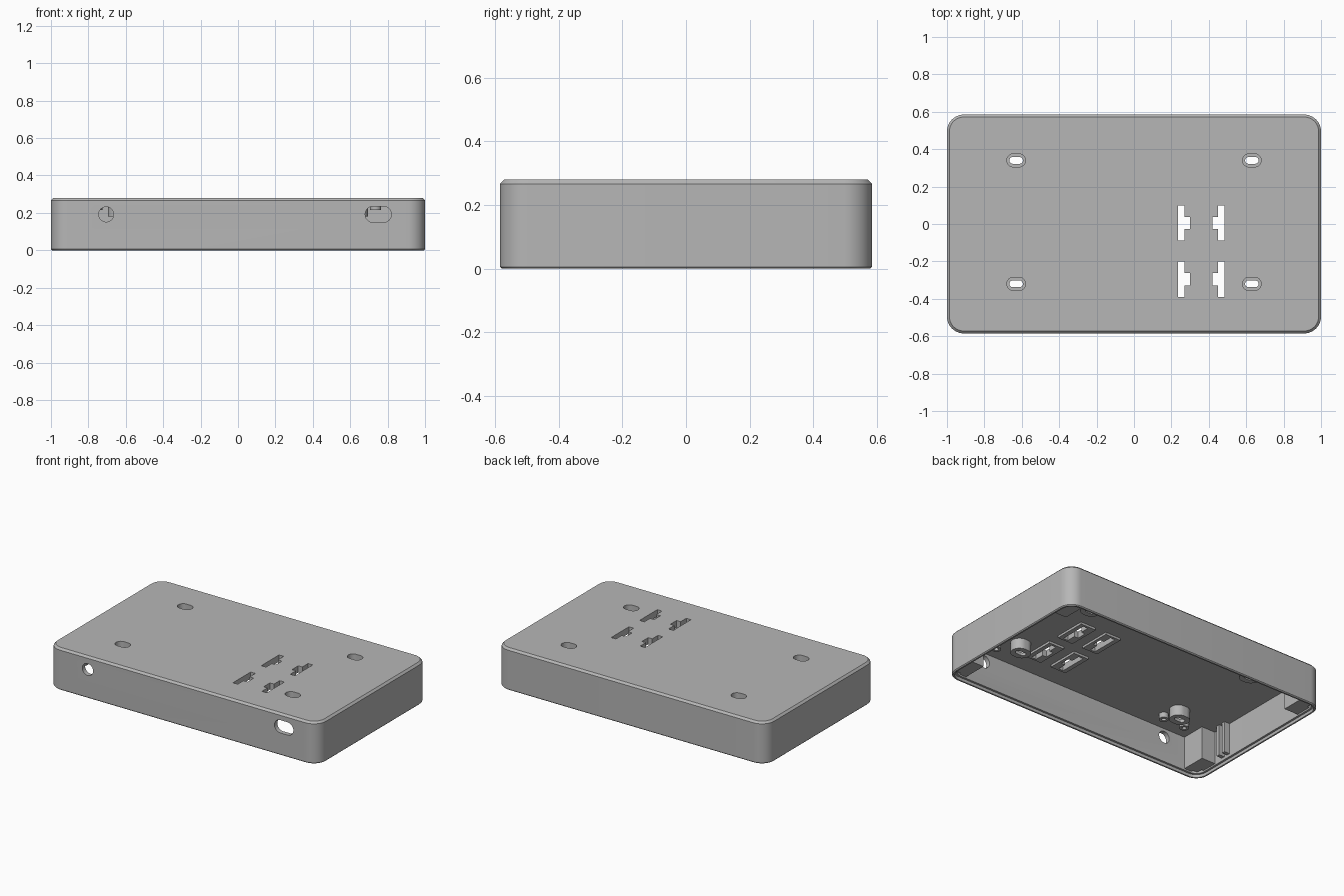
import bpy, bmesh, math
from mathutils import Matrix

cube = bpy.data.objects.get("Cube")
if cube:
    bpy.data.objects.remove(cube, do_unlink=True)

grey = bpy.data.materials.new("plain grey")
grey.use_nodes = True
COLOR = (0.47, 0.47, 0.47, 1)
grey.diffuse_color = COLOR
grey.node_tree.nodes["Principled BSDF"].inputs["Base Color"].default_value = COLOR


def rounded(w, d, r, n=10):
    """Outline of a rounded rectangle centred on the origin."""
    pts = []
    for q, (sx, sy) in enumerate([(1, 1), (-1, 1), (-1, -1), (1, -1)]):
        for i in range(n + 1):
            a = math.pi / 2 * (q + i / n)
            pts.append((sx * (w / 2 - r) + r * math.cos(a),
                        sy * (d / 2 - r) + r * math.sin(a)))
    return pts


def loft(name, sections, loc=(0, 0, 0), upright=False):
    """Closed solid through (outline, z) sections."""
    bm = bmesh.new()
    rings = [[bm.verts.new((x, y, z)) for x, y in o] for o, z in sections]
    for a, b in zip(rings, rings[1:]):
        for i in range(len(a)):
            j = (i + 1) % len(a)
            bm.faces.new((a[i], a[j], b[j], b[i]))
    bm.faces.new(rings[0])
    bm.faces.new(rings[-1])
    bmesh.ops.remove_doubles(bm, verts=bm.verts, dist=1e-5)
    if upright:
        bm.transform(Matrix.Rotation(math.pi / 2, 4, 'X'))
    bm.transform(Matrix.Translation(loc))
    bmesh.ops.recalc_face_normals(bm, faces=bm.faces)
    me = bpy.data.meshes.new(name)
    bm.to_mesh(me)
    bm.free()
    me.materials.append(grey)
    ob = bpy.data.objects.new(name, me)
    bpy.context.collection.objects.link(ob)
    return ob


def prism(name, outline, x, y, z0, z1):
    return loft(name, [(outline, z0), (outline, z1)], (x, y, 0))


def box(name, x0, x1, y0, y1, z0, z1):
    w, d = x1 - x0, y1 - y0
    o = [(-w / 2, -d / 2), (w / 2, -d / 2), (w / 2, d / 2), (-w / 2, d / 2)]
    return prism(name, o, (x0 + x1) / 2, (y0 + y1) / 2, z0, z1)


def cut(targets, cutter):
    """Subtract the cutter from every target, then drop it."""
    cutter.hide_render = True
    for ob in targets:
        mod = ob.modifiers.new("cut", 'BOOLEAN')
        mod.operation, mod.solver, mod.object = 'DIFFERENCE', 'EXACT', cutter
        bpy.context.view_layer.objects.active = ob
        bpy.ops.object.modifier_apply(modifier=mod.name)
    bpy.data.objects.remove(cutter, do_unlink=True)


# Hollow shell, open below: ceiling, inner wall, lid step, rim, outer wall, top chamfer
W, D, R, H = 2.0, 1.17, 0.09, 0.28
CEIL = 0.25
profile = [(0.03, CEIL), (0.03, 0.02), (0.016, 0.02), (0.016, 0), (0.006, 0),
           (0, 0.006), (0, H - 0.013), (0.013, H)]
shell = loft("shell", [(rounded(W - 2 * i, D - 2 * i, R - i), z) for i, z in profile])
parts = [shell]

# Oval mounting bosses with counterbored slots
for x in (-0.63, 0.63):
    for y in (-0.32, 0.34):
        boss = prism("mounting_boss", rounded(0.13, 0.11, 0.055), x, y, 0.18, CEIL + 0.01)
        cut([shell, boss], prism("bore", rounded(0.1, 0.07, 0.035), x, y, 0.2, 0.4))
        cut([boss], prism("slot", rounded(0.072, 0.036, 0.018), x, y, 0.1, 0.3))
        parts.append(boss)

# Clip slots: a bar with a tab, in mirrored pairs, each through a raised pad
for y in (0.005, -0.295):
    for side in (-1, 1):
        def span(a, b):
            return sorted((0.36 + side * a, 0.36 + side * b))
        pad = box("clip_pad", *span(0.04, 0.155), y - 0.11, y + 0.11, 0.235, CEIL + 0.01)
        for a, b, half in ((0.09, 0.125, 0.094), (0.06, 0.1, 0.033)):
            cut([shell, pad], box("clip_slot", *span(a, b), y - half, y + half, 0.1, 0.4))
        parts.append(pad)

# Front openings: round hole and wide port
for x, w, h in ((-0.705, 0.08, 0.08), (0.75, 0.14, 0.086)):
    o = rounded(w, h, h / 2 - 0.0001)
    cut([shell], loft("opening", [(o, -0.1), (o, 0.1)], (x, -0.57, 0.192), True))

# Small screw posts
for x in (-0.755, -0.592, 0.735):
    post = prism("screw_post", rounded(0.06, 0.06, 0.03, 6), x, -0.425, 0.215, CEIL + 0.01)
    cut([post], prism("pilot", rounded(0.028, 0.028, 0.014, 6), x, -0.425, 0.1, 0.245))
    parts.append(post)

# Corner blocks, trimmed to stay inside the rounded wall
for sx in (-1, 1):
    for sy in (-1, 1):
        xs = sorted((sx * 0.866, sx * 0.955))
        ys = sorted((sy * 0.39, sy * 0.54))
        parts.append(box("corner_block", *xs, *ys, 0.03, CEIL + 0.01))
        # Fillers reaching the walls beside the rounded corner
        xs = sorted((sx * 0.95, sx * 0.98))
        parts.append(box("corner_filler", *xs, *sorted((sy * 0.39, sy * 0.5)), 0.03, CEIL + 0.01))
        xs = sorted((sx * 0.866, sx * 0.92))
        parts.append(box("corner_filler", *xs, *sorted((sy * 0.53, sy * 0.565)), 0.03, CEIL + 0.01))

# Pair of guide ribs on the side wall
for y in (-0.315, -0.265):
    parts.append(box("guide_rib", -0.98, -0.93, y - 0.012, y + 0.012, 0.04, CEIL + 0.01))

# Smooth rounded corners, keep edges sharp
bpy.ops.object.select_all(action='DESELECT')
for ob in parts:
    ob.select_set(True)
bpy.context.view_layer.objects.active = shell
bpy.ops.object.shade_smooth_by_angle(angle=math.radians(30))
